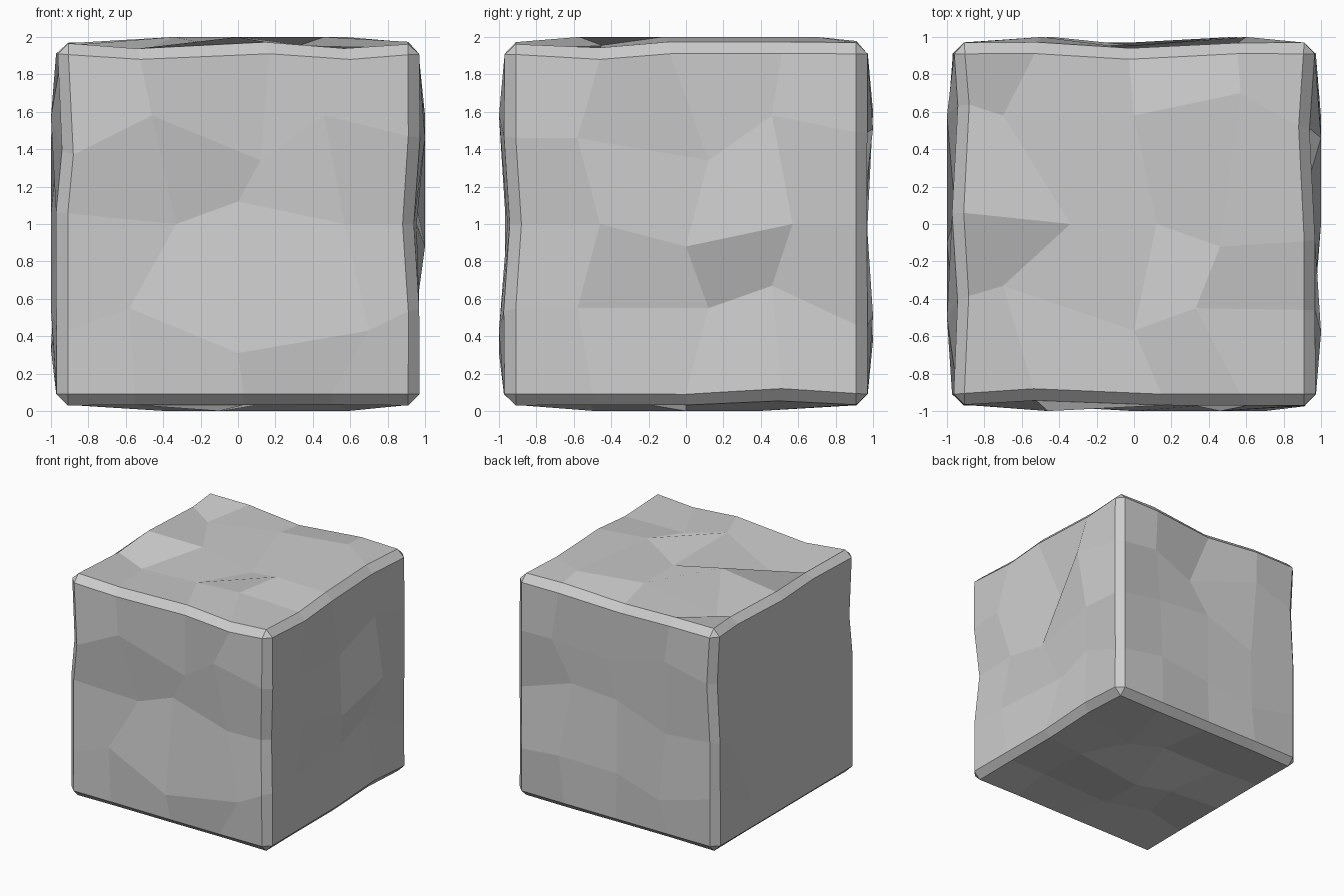
import bpy, bmesh, random

if "Cube" in bpy.data.objects:
    bpy.data.objects.remove(bpy.data.objects["Cube"])

random.seed(4)
H = 0.97      # half size of the block before bumps
STEP = 0.03   # dent depth on the cube edges
LEVEL = {1: .03, 0: -.015, -1: -.07, -2: -.13}   # bump heights on the sides

# Chipped inner points of each side, rows top to bottom: (u, v, bump level)
SIDES = {
    (1, -1): [(-.46, .58, 1), (.12, .34, -1), (.46, .58, 1),      # front: x, z
              (-.33, 0, -1), (0, .12, -1), (.57, 0, 0),
              (-.58, -.45, 0), (0, -.69, 1), (.70, -.57, 1)],
    (0, 1): [(-.58, .46, 1), (.12, .34, -1), (.46, .58, 1),       # right: y, z
             (-.46, 0, 0), (0, -.12, 1), (.57, 0, 1),
             (-.58, -.45, 0), (.12, -.45, -1), (.46, -.33, -1)],
    (2, 1): [(-.70, .58, -1), (0, .58, 1), (.57, .70, 1),         # top: x, y
             (-.34, 0, 1), (.12, 0, -1), (.46, -.12, 1),
             (-.70, -.33, -2), (0, -.57, 1), (.33, -.45, 0)],
    (1, 1): [(-.49, .60, 1), (.15, .42, -1), (.60, .51, 1),       # back: x, z
             (-.47, -.05, 0), (0, .12, 0), (.47, .12, -1),
             (-.44, -.62, 1), (0, -.52, 0), (.53, -.49, 1)],
    (0, -1): [(-.50, .57, 1), (.05, .50, 0), (.58, .46, 1),       # left: y, z
              (-.55, .05, 0), (-.10, .05, 1), (.66, -.12, -1),
              (-.50, -.45, 1), (-.10, -.47, 0), (.51, -.67, 1)],
}
# Points along each edge, keyed by which sides meet there
EDGES = {
    (0, -2, 2): (-.53, .17, .60), (2, -2, 0): (-.45, 0, .46),
    (-2, -2, 0): (-.57, .06, .37), (0, -2, -2): (-.55, .03, .5),
    (2, 0, 2): (-.46, -.09, .52), (2, 2, 0): (-.54, 0, .49),
    (2, 0, -2): (-.5, 0, .51), (-2, 0, 2): (-.39, .06, .64),
    (0, 2, 2): (-.52, -.03, .55),
}
# Dents along the edges: grid point -> axes pulled inwards
DENTS = {(-1, -2, 2): (1, 2), (1, -2, 2): (2,), (2, -1, 2): (2,),
         (-2, -2, 1): (0,), (2, -2, 0): (0, 1), (2, 1, -2): (2,),
         (0, 2, 2): (1, 2), (-2, 1, 2): (0,), (-2, -1, 2): (0,),
         (2, 1, 2): (0,), (-2, 2, 1): (0,)}


def place(g):
    """Position of grid point g, each index running -2..2."""
    hard = [a for a in range(3) if abs(g[a]) == 2]
    p = [c / 2 * H for c in g]
    if len(hard) == 2:
        run = ({0, 1, 2} - set(hard)).pop()
        key = tuple(0 if a == run else g[a] for a in range(3))
        p[run] = EDGES.get(key, (-.5, 0, .5))[g[run] + 1]
        for a in DENTS.get(tuple(g), ()):
            p[a] *= 1 - STEP / H
    elif len(hard) == 1:
        a = hard[0]
        s = g[a] // 2
        u, v = [b for b in range(3) if b != a]
        if (a, s) in SIDES:
            p[u], p[v], bump = SIDES[a, s][(1 - g[v]) * 3 + g[u] + 1]
        else:   # underside
            p[u] += random.choice((-.1, 0, .1))
            p[v] += random.choice((-.1, 0, .1))
            bump = random.choice((-1, 0, 1, 1))
        p[a] = s * (H + LEVEL[bump])
    p[2] += 1
    return p


# Stone block: six 4 x 4 sides sharing their edges
bm = bmesh.new()
verts = {}
for axis in range(3):
    u, v = [b for b in range(3) if b != axis]
    for side in (-2, 2):
        for i in range(-2, 2):
            for j in range(-2, 2):
                quad = []
                for di, dj in ((0, 0), (1, 0), (1, 1), (0, 1)):
                    g = [0, 0, 0]
                    g[axis], g[u], g[v] = side, i + di, j + dj
                    g = tuple(g)
                    if g not in verts:
                        verts[g] = bm.verts.new(place(g))
                    quad.append(verts[g])
                bm.faces.new(quad)
bmesh.ops.recalc_face_normals(bm, faces=bm.faces[:])

# Chamfer the twelve cube edges
grid = {vert: g for g, vert in verts.items()}
rim = []
for e in bm.edges:
    a, b = (grid[w] for w in e.verts)
    if sum(abs(a[k]) == 2 and a[k] == b[k] for k in range(3)) == 2:
        rim.append(e)
bmesh.ops.bevel(bm, geom=rim, offset=0.06, offset_type='OFFSET', segments=1,
                profile=0.5, affect='EDGES')

mesh = bpy.data.meshes.new("stone_block")
bm.to_mesh(mesh)
bm.free()
bpy.context.collection.objects.link(bpy.data.objects.new("stone_block", mesh))
